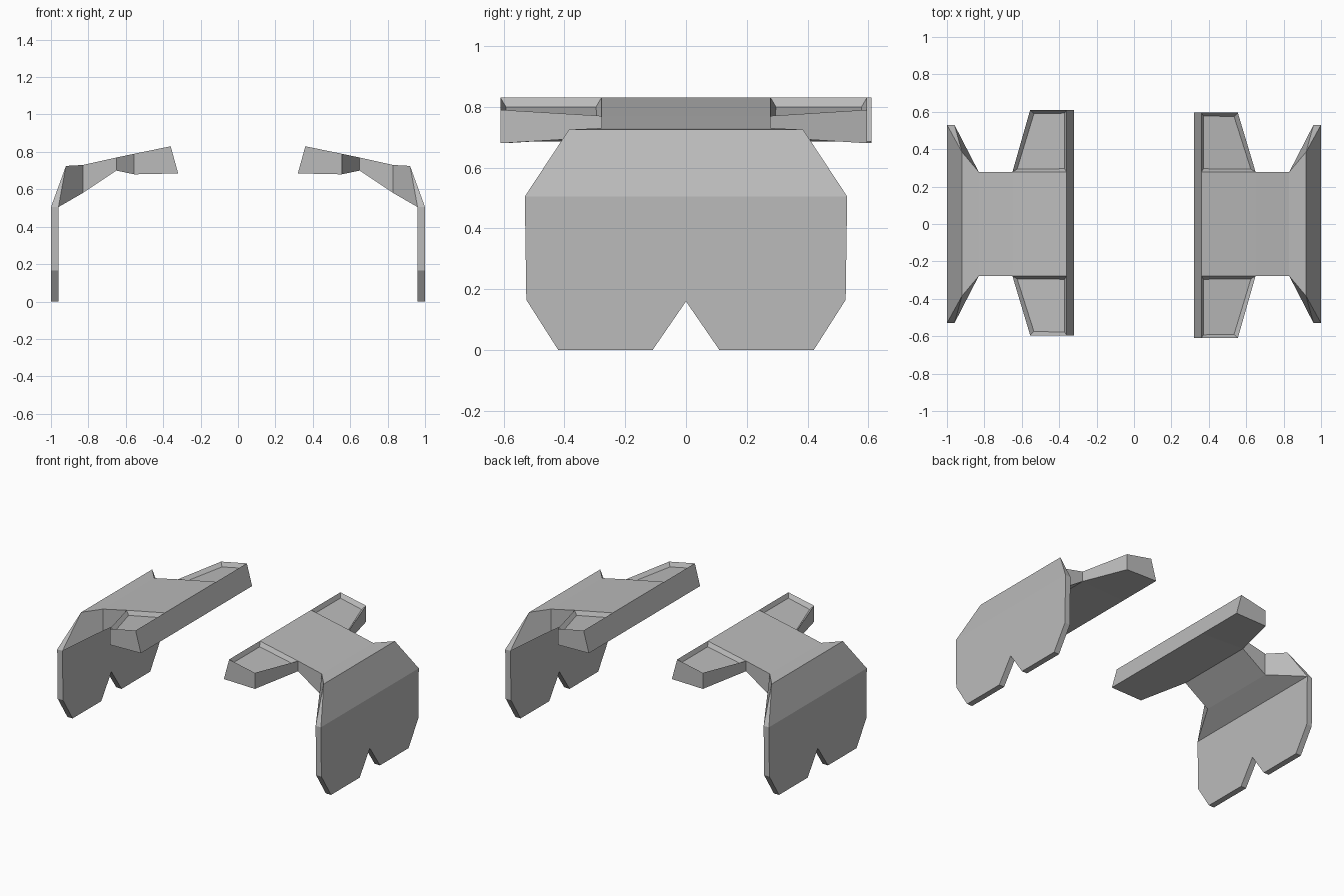
import bpy, bmesh, math
from mathutils import Matrix

cube = bpy.data.objects.get("Cube")
if cube:
    bpy.data.objects.remove(cube, do_unlink=True)

grey = bpy.data.materials.new("plain grey")
grey.use_nodes = True
COLOUR = (0.5, 0.5, 0.5, 1)
grey.diffuse_color = COLOUR
grey.node_tree.nodes["Principled BSDF"].inputs["Base Color"].default_value = COLOUR


def loft(name, ring_a, ring_b, turn, caps=None, pocket=False):
    """Join two matching rings of points and close both ends."""
    bm = bmesh.new()
    a = [bm.verts.new(p) for p in ring_a]
    b = [bm.verts.new(p) for p in ring_b]
    n = len(a)
    sides = [bm.faces.new((a[i], a[(i + 1) % n], b[(i + 1) % n], b[i])) for i in range(n)]
    for cap in caps or [range(n)]:
        bm.faces.new([a[i] for i in cap])
        bm.faces.new([b[i] for i in cap])
    bmesh.ops.recalc_face_normals(bm, faces=bm.faces[:])
    if pocket:
        bmesh.ops.inset_individual(bm, faces=[sides[0]], thickness=0.025, depth=-0.027)
    bm.transform(Matrix.Rotation(turn, 4, "Z"))
    mesh = bpy.data.meshes.new(name)
    bm.to_mesh(mesh)
    bm.free()
    mesh.materials.append(grey)
    bpy.context.collection.objects.link(bpy.data.objects.new(name, mesh))


def section(profile, y):
    return [(x, y, z) for x, z in profile]


# Half outline of the hanging side panel (y, z), mirrored to the full shape
half = [(0.11, 0), (0.42, 0), (0.525, 0.165), (0.53, 0.505)]
panel = [(0, 0.16)] + half + [(-y, z) for y, z in reversed(half)]

# Flared shoulder, x, half width, z
shoulder = [(0.83, 0.278, 0.73), (0.92, 0.385, 0.725), (1.0, 0.53, 0.505),
            (0.96, 0.53, 0.505), (0.83, 0.278, 0.58)]

# Bridge and wing cross-sections (x, z)
bridge = [(0.36, 0.83), (0.65, 0.77), (0.83, 0.73), (0.83, 0.58), (0.65, 0.70), (0.32, 0.685)]
wing_root = [(0.36, 0.83), (0.65, 0.77), (0.65, 0.70), (0.32, 0.685)]
wing_tip = [(0.36, 0.83), (0.555, 0.79), (0.555, 0.68), (0.32, 0.685)]

# The right half is the left half turned half way round
for side, turn in (("left", 0), ("right", math.pi)):
    loft(side + "_side_panel", [(0.96, y, z) for y, z in panel],
         [(1.0, y, z) for y, z in panel], turn)
    loft(side + "_shoulder", [(x, -y, z) for x, y, z in shoulder], shoulder, turn,
         caps=[(0, 1, 3, 4), (1, 2, 3)])
    loft(side + "_bridge", section(bridge, -0.278), section(bridge, 0.278), turn)
    for end, root_y, tip_y in (("front", -0.278, -0.61), ("back", 0.278, 0.595)):
        loft(f"{side}_{end}_wing", section(wing_root, root_y), section(wing_tip, tip_y),
             turn, pocket=True)
